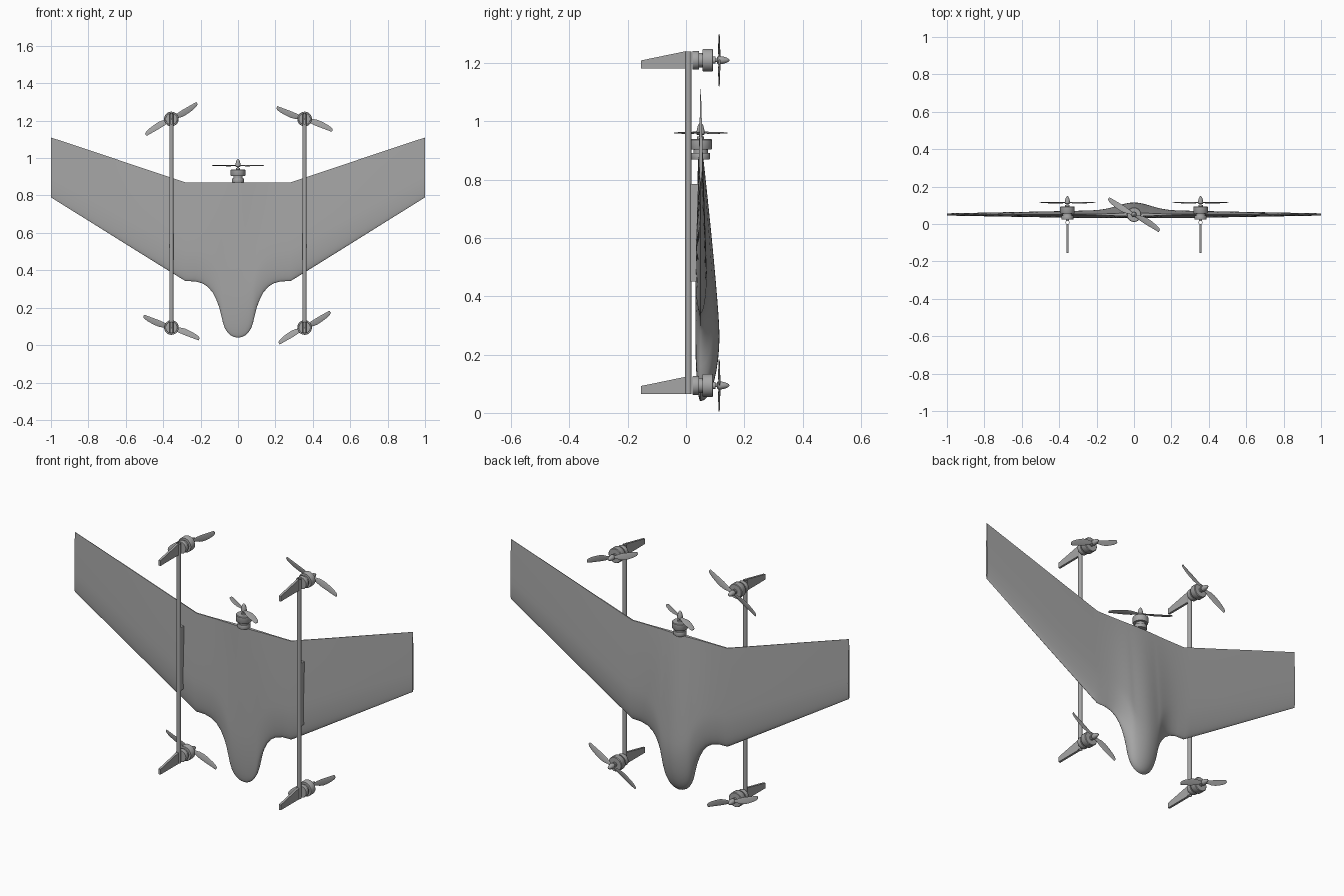
import bpy, bmesh, math
from mathutils import Matrix, Vector

cube = bpy.data.objects.get("Cube")
if cube:
    bpy.data.objects.remove(cube, do_unlink=True)

GREY = (0.38, 0.38, 0.38, 1)
grey = bpy.data.materials.new("plain grey")
grey.use_nodes = True
grey.diffuse_color = GREY
grey.node_tree.nodes["Principled BSDF"].inputs["Base Color"].default_value = GREY


def finish(name, bm, matrix=None, angle=35):
    """Turn a bmesh into a named, shaded object."""
    if matrix:
        bm.transform(matrix)
    bmesh.ops.recalc_face_normals(bm, faces=bm.faces)
    mesh = bpy.data.meshes.new(name)
    bm.to_mesh(mesh)
    bm.free()
    mesh.materials.append(grey)
    obj = bpy.data.objects.new(name, mesh)
    bpy.context.collection.objects.link(obj)
    bpy.ops.object.select_all(action='DESELECT')
    obj.select_set(True)
    bpy.context.view_layer.objects.active = obj
    bpy.ops.object.shade_smooth_by_angle(angle=math.radians(angle))
    return obj


def loft(rings):
    """Skin closed rings of points and cap both ends."""
    bm = bmesh.new()
    rows = [[bm.verts.new(p) for p in ring] for ring in rings]
    n = len(rows[0])
    for a, b in zip(rows, rows[1:]):
        for i in range(n):
            j = (i + 1) % n
            bm.faces.new((a[i], a[j], b[j], b[i]))
    bm.faces.new(rows[0])
    bm.faces.new(rows[-1])
    return bm


def lathe(profile, sides=32):
    return loft([[(r * math.cos(k * math.tau / sides), r * math.sin(k * math.tau / sides), h)
                  for k in range(sides)] for r, h in profile])


# Blended wing and body: span position, leading edge, trailing edge
STATIONS = [(0, .04, .87), (.02, .043, .87), (.04, .053, .87), (.055, .067, .87),
            (.07, .09, .87), (.08, .118, .87), (.09, .16, .87), (.1, .2, .87),
            (.115, .24, .87), (.135, .28, .87), (.16, .31, .87), (.19, .33, .87),
            (.23, .341, .87), (.28, .342, .87), (.31, .36, .88), (.5, .478, .943),
            (.75, .634, 1.027), (1, .79, 1.11)]
MID_Y = .05


def fullness(t, tail):
    """Round nose, then a straight taper to the trailing edge."""
    peak = .28
    if t < peak:
        return math.sqrt(1 - (1 - t / peak) ** 2)
    s = (t - peak) / (1 - peak)
    return 1 - (1 - tail) * s ** 1.2


def wing_ring(x, lead, trail):
    span = max(0, (abs(x) - .28) / .72)
    bump = math.exp(-(x / .125) ** 2)
    upper = .021 - .014 * span + .044 * bump
    lower = .018 - .013 * span
    steps = 26
    ts = [(1 - math.cos(math.pi * k / steps)) / 2 for k in range(steps + 1)]
    top = [(x, MID_Y + upper * fullness(t, .15), lead + t * (trail - lead)) for t in reversed(ts)]
    under = [(x, MID_Y - lower * fullness(t, .15 + .35 * bump), lead + t * (trail - lead))
             for t in ts[1:]]
    return top + under


mirrored = [(-x, a, b) for x, a, b in reversed(STATIONS[1:])]
finish("wing_body", loft([wing_ring(*s) for s in mirrored + STATIONS]))

# Motor: mounting disc, neck, can and shaft; then the pointed spinner
MOTOR = [(.031, 0), (.032, .002), (.032, .02), (.031, .022), (.025, .022), (.025, .034),
         (.037, .034), (.039, .037), (.039, .067), (.036, .07), (.012, .07), (.012, .078),
         (.006, .078), (.006, .09)]
SPINNER = [(.011, .084), (.014, .087), (.014, .095), (.012, .106), (.009, .116),
           (.005, .123), (.001, .126)]
# Blade stations: radius, chord, sideways sweep
BLADE = [(.006, .014, 0), (.025, .018, .001), (.045, .029, .003), (.07, .034, .004),
         (.1, .032, .003), (.13, .027, .001), (.152, .021, -.002), (.161, .013, -.005)]


def blade_ring(radius, chord, sweep, hand):
    pitch = math.radians(16 - 50 * radius)
    ring = []
    for k in range(10):
        a = k * math.tau / 10
        u = math.cos(a) * chord / 2
        v = math.sin(a) * .0016
        ring.append((radius, hand * (sweep + u * math.cos(pitch) - v * math.sin(pitch)),
                     .091 + u * math.sin(pitch) + v * math.cos(pitch)))
    return ring


def power_unit(name, matrix, degrees, hand):
    finish(name + "_motor", lathe(MOTOR), matrix)
    finish(name + "_spinner", lathe(SPINNER, 24), matrix)
    for i in range(2):
        turn = Matrix.Rotation(math.radians(degrees + 180 * i), 4, 'Z')
        finish(f"{name}_propeller_blade_{i + 1}",
               loft([blade_ring(*s, hand) for s in BLADE]), matrix @ turn)


def box(name, x, y, z):
    """Box from ranges along each axis."""
    bm = loft([[(px, y[0], z[0]), (px, y[1], z[0]), (px, y[1], z[1]), (px, y[0], z[1])] for px in x])
    finish(name, bm)


BOOM_X, BOOM_Y, BOOM_R = .356, .008, .011
LOW, HIGH = .064, 1.238

for side, sx in (("left", 1), ("right", -1)):
    x = sx * BOOM_X
    # Hollow boom tube with a wall
    bm = bmesh.new()
    loops = []
    for r, z in ((BOOM_R, LOW), (BOOM_R, HIGH), (BOOM_R * .8, HIGH), (BOOM_R * .8, LOW)):
        loops.append([bm.verts.new((x + r * math.cos(k * math.tau / 24),
                                    BOOM_Y + r * math.sin(k * math.tau / 24), z)) for k in range(24)])
    for n in range(4):
        a, b = loops[n], loops[(n + 1) % 4]
        for i in range(24):
            j = (i + 1) % 24
            bm.faces.new((a[i], a[j], b[j], b[i]))
    finish(side + "_boom", bm)

    # Rail joining the boom to the wing underside
    box(side + "_boom_rail", (x - .008, x + .008), (.016, .042), (.45, .785))

    for end, base, motor_z in (("lower", LOW, .094), ("upper", 1.18, 1.209)):
        # Tapered landing fin
        outline = [(-.155, base), (0, base), (0, base + .06), (-.155, base + .028)]
        fin = loft([[(x + d, y, z) for y, z in outline] for d in (-.006, .006)])
        finish(f"{side}_{end}_landing_fin", fin)
        # Lift motor facing the back, with diagonal pairs turning alike
        hand = sx if end == "lower" else -sx
        place = Matrix.Translation((x, .023, motor_z)) @ Matrix.Rotation(-math.pi / 2, 4, 'X')
        power_unit(f"{side}_{end}_lift", place, -30 if hand > 0 else 21, hand)

# Pusher motor at the trailing edge
power_unit("pusher", Matrix.Translation((0, MID_Y, .869)), -31, 1)
